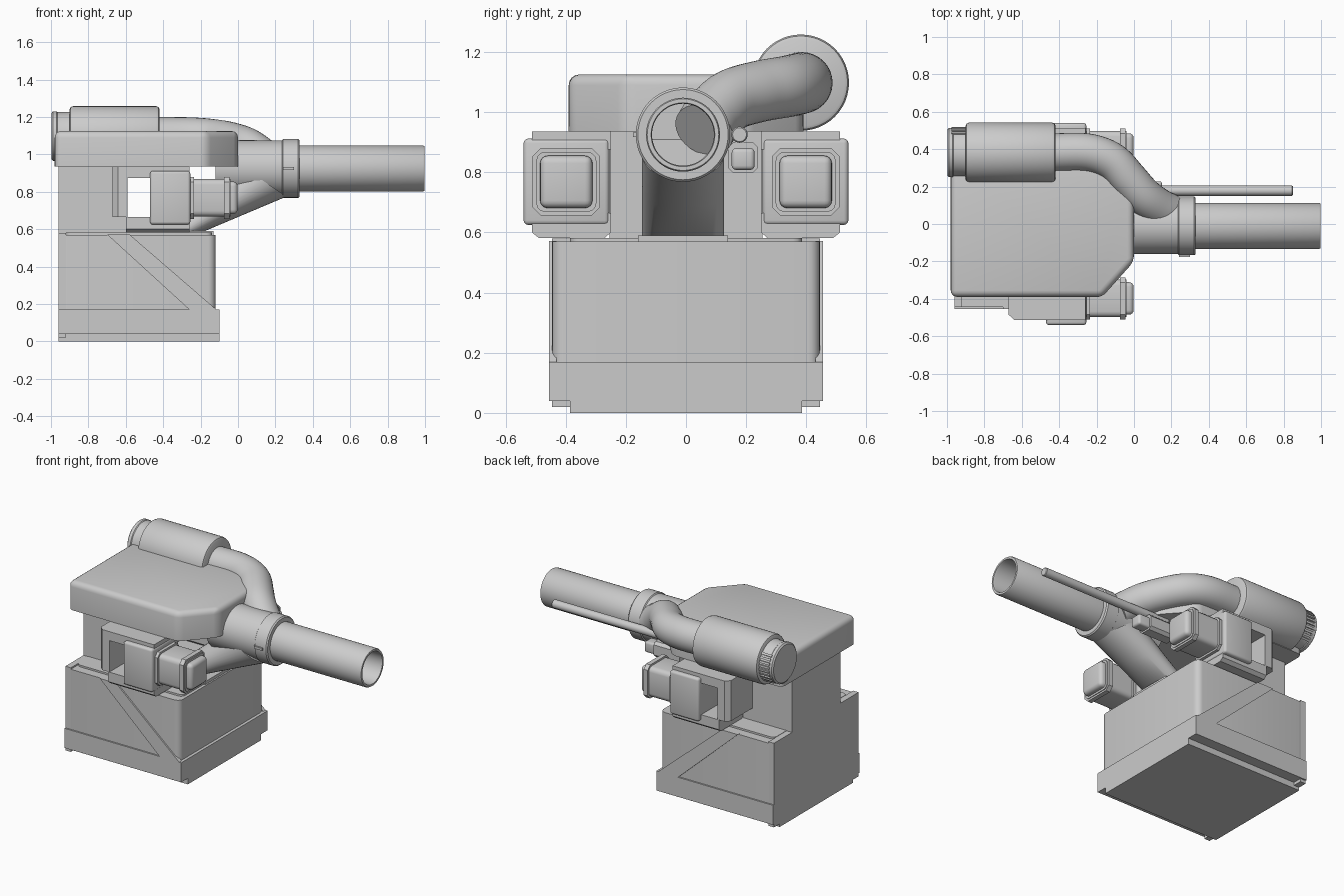
import bpy, bmesh, math
from mathutils import Vector

if "Cube" in bpy.data.objects:
    bpy.data.objects.remove(bpy.data.objects["Cube"])

TAU = math.tau
CY, CZ = -0.01, 0.925          # barrel axis


def finish(bm, name):
    bmesh.ops.remove_doubles(bm, verts=bm.verts, dist=1e-5)
    bmesh.ops.recalc_face_normals(bm, faces=bm.faces)
    me = bpy.data.meshes.new(name)
    bm.to_mesh(me)
    bm.free()
    ob = bpy.data.objects.new(name, me)
    bpy.context.collection.objects.link(ob)
    bpy.ops.object.select_all(action='DESELECT')
    ob.select_set(True)
    bpy.context.view_layer.objects.active = ob
    bpy.ops.object.shade_smooth_by_angle(angle=math.radians(35))
    return ob


def prism(name, pts, axis, a, b, bevel=0.0, edges='all', seg=3):
    """Extrude a 2D outline along an axis; bevel all, side or far-end edges."""
    k = 'xyz'.index(axis)

    def place(p, h):
        q = list(p)
        q.insert(k, h)
        return q
    bm = bmesh.new()
    lo = [bm.verts.new(place(p, a)) for p in pts]
    hi = [bm.verts.new(place(p, b)) for p in pts]
    n = len(pts)
    bm.faces.new(lo)
    bm.faces.new(hi)
    for i in range(n):
        j = (i + 1) % n
        bm.faces.new((lo[i], lo[j], hi[j], hi[i]))
    bmesh.ops.recalc_face_normals(bm, faces=bm.faces)
    if bevel:
        hs = set(hi)
        ls = set(lo)
        side = [e for e in bm.edges if (e.verts[0] in hs) != (e.verts[1] in hs)]
        end = [e for e in bm.edges if e.verts[0] in hs and e.verts[1] in hs]
        pick = {'all': list(bm.edges), 'side': side, 'end': side + end}[edges]
        bmesh.ops.bevel(bm, geom=pick, offset=bevel, segments=seg,
                        affect='EDGES', profile=0.5, clamp_overlap=True)
    return finish(bm, name)


def rect(u0, u1, v0, v1):
    return [(u0, v0), (u1, v0), (u1, v1), (u0, v1)]


def box(name, x, y, z, bevel=0.0, edges='all', axis='z', seg=3):
    y = sorted(y)
    dims = {'x': (y, z, x), 'y': (x, z, y), 'z': (x, y, z)}[axis]
    return prism(name, rect(*dims[0], *dims[1]), axis, *dims[2], bevel, edges, seg)


def loft(name, rings, caps=True):
    bm = bmesh.new()
    vs = [[bm.verts.new(p) for p in r] for r in rings]
    for r0, r1 in zip(vs, vs[1:]):
        for i in range(len(r0)):
            j = (i + 1) % len(r0)
            bm.faces.new((r0[i], r0[j], r1[j], r1[i]))
    if caps:
        bm.faces.new(vs[0])
        bm.faces.new(vs[-1])
    return finish(bm, name)


def lathe(name, profile, y, z, n=48):
    """Revolve (x, radius) pairs about an axis parallel to x."""
    return loft(name, [[(x, y + r * math.cos(TAU * i / n), z + r * math.sin(TAU * i / n))
                        for i in range(n)] for x, r in profile])


def pipe(name, path, radius, n=32, steps=6):
    p = [Vector(q) for q in path]
    p = [2 * p[0] - p[1]] + p + [2 * p[-1] - p[-2]]
    pts = []
    for i in range(1, len(p) - 2):
        a, b, c, d = p[i - 1:i + 3]
        for s in range(steps):
            t = s / steps
            pts.append(0.5 * (2 * b + (c - a) * t + (2 * a - 5 * b + 4 * c - d) * t * t
                              + (3 * b - a - 3 * c + d) * t ** 3))
    pts.append(p[-2])
    rings = []
    for i, c in enumerate(pts):
        t = (pts[min(i + 1, len(pts) - 1)] - pts[max(i - 1, 0)]).normalized()
        u = Vector((0, 0, 1)).cross(t).normalized()
        v = t.cross(u)
        rings.append([c + radius * (u * math.cos(TAU * k / n) + v * math.sin(TAU * k / n))
                      for k in range(n)])
    return loft(name, rings)


# Base: foot, skirt, main case and its lid plate
box("foot", (-0.96, -0.10), (-0.385, 0.385), (0, 0.05))
box("skirt", (-0.96, -0.10), (-0.455, 0.455), (0.04, 0.17))
box("base_case", (-0.95, -0.12), (-0.445, 0.445), (0.16, 0.57), 0.04, 'side', seg=5)
box("lid_plate", (-0.92, -0.14), (-0.385, 0.385), (0.565, 0.582), 0.03, 'side')
box("tube_flange", (-0.50, -0.13), (-0.16, 0.14), (0.57, 0.59))
box("back_plate", (-0.96, -0.92), (-0.445, 0.445), (0.02, 0.58))

# Rear column and chamfered top cover
box("rear_column", (-0.96, -0.60), (-0.255, 0.255), (0.55, 0.96))
prism("top_cover", [(-0.98, -0.39), (-0.17, -0.39), (0, -0.20), (0, 0.20),
                    (-0.17, 0.39), (-0.98, 0.39)], 'z', 0.935, 1.125, 0.035, 'end', 4)

for s, side in ((-1, "right"), (1, "left")):
    # Diagonal brace flush with the skirt
    prism(side + "_brace", [(-0.26, 0.17), (-0.115, 0.17), (-0.58, 0.572), (-0.70, 0.572)],
          'y', s * 0.43, s * 0.455)
    # C-shaped bracket around the open window
    yb = (s * 0.25, s * 0.512)
    o = [(-0.67, s * 0.25), (-0.67, s * 0.485), (-0.642, s * 0.512),
         (-0.59, s * 0.512), (-0.59, s * 0.25)]
    prism(side + "_bracket_back", o, 'z', 0.665, 0.935)
    box(side + "_bracket_top", (-0.60, -0.26), yb, (0.875, 0.935))
    u = [(s * y, z) for y, z in ((0.25, 0.665), (0.25, 0.60), (0.27, 0.582),
                                 (0.49, 0.582), (0.512, 0.60), (0.512, 0.665))]
    prism(side + "_bracket_bottom", u, 'x', -0.60, -0.26)
    # Gearbox, motor body and motor end cap
    box(side + "_gearbox", (-0.47, -0.255), (s * 0.255, s * 0.54), (0.625, 0.912),
        0.015, axis='x')
    yc, zc = s * 0.398, 0.768
    a, b = 0.112, 0.085
    octo = [(yc + p * a, zc + q * b) if k else (yc + p * b, zc + q * a)
            for p, q, k in ((1, -1, 1), (1, 1, 1), (1, 1, 0), (-1, 1, 0),
                            (-1, 1, 1), (-1, -1, 1), (-1, -1, 0), (1, -1, 0))]
    prism(side + "_motor_flange", octo, 'x', -0.26, -0.235)
    prism(side + "_motor_end_flange", octo, 'x', -0.075, -0.045)
    box(side + "_motor_body", (-0.26, -0.04), (yc - 0.10, yc + 0.10), (zc - 0.10, zc + 0.10),
        0.03, 'side', 'x')
    box(side + "_motor_cap", (-0.06, -0.002), (yc - 0.087, yc + 0.087),
        (zc - 0.087, zc + 0.087), 0.025, 'end', 'x', 4)

# Barrel with open bore, collar and clamp ring
lathe("barrel", [(0.05, 0.115), (0.28, 0.123), (0.99, 0.123), (0.997, 0.119), (0.997, 0.106),
                 (0.985, 0.103), (0.06, 0.103)], CY, CZ)
lathe("collar", [(-0.12, 0.152), (0.235, 0.150), (0.24, 0.157), (0.322, 0.157),
                 (0.33, 0.150), (0.33, 0.122), (0.05, 0.11)], CY, CZ)
box("clamp_lug", (0.24, 0.30), (-0.177, -0.15), (0.917, 0.933))

# Lower feed tube lofted from the lid up into the collar
rings = []
for t in (0, 0.5, 1):
    lo = Vector((-0.19, 0, 0.585)).lerp(Vector((0.26, 0, 0.775)), t)
    hi = Vector((-0.43, 0, 0.585)).lerp(Vector((0.0, 0, 0.95)), t)
    mid, half = (lo + hi) / 2, (lo - hi) / 2
    rings.append([mid + half * math.cos(TAU * i / 40)
                  + Vector((0, CY + 0.137 * math.sin(TAU * i / 40), 0)) for i in range(40)])
loft("feed_tube", rings)

# Canister with ribbed end cap and curved pipe to the collar
KY, KZ = 0.382, 1.098
lathe("canister", [(-0.90, 0.145), (-0.895, 0.155), (-0.882, 0.16), (-0.438, 0.16),
                   (-0.425, 0.155), (-0.42, 0.145)], KY, KZ)
lathe("canister_cap", [(-0.998, 0.122), (-0.99, 0.132), (-0.97, 0.132), (-0.965, 0.128),
                       (-0.91, 0.128), (-0.89, 0.133)], KY, KZ)
for i in range(9):
    ang = math.radians(-50 + i * 11)
    rib = box("cap_rib", (-0.975, -0.895), (-0.007, 0.007), (0.115, 0.137))
    rib.rotation_euler.x = ang - math.pi / 2
    rib.location = (0, KY, KZ)
pipe("curved_pipe", [(-0.45, 0.382, 1.098), (-0.25, 0.382, 1.096), (-0.12, 0.335, 1.085),
                     (-0.03, 0.24, 1.068), (0.05, 0.15, 1.04), (0.13, 0.09, 0.985),
                     (0.19, 0.06, 0.94)], 0.102)

# Sensor rod and its small drive box
lathe("sensor_rod", [(-0.10, 0.027), (0.845, 0.027), (0.85, 0.023)], 0.178, CZ, 24)
box("drive_housing", (-0.12, 0.07), (0.14, 0.24), (0.797, 0.90), 0.018, 'side', 'x', 1)
box("drive_cap", (0.05, 0.15), (0.152, 0.228), (0.808, 0.88), 0.014, 'end', 'x')
